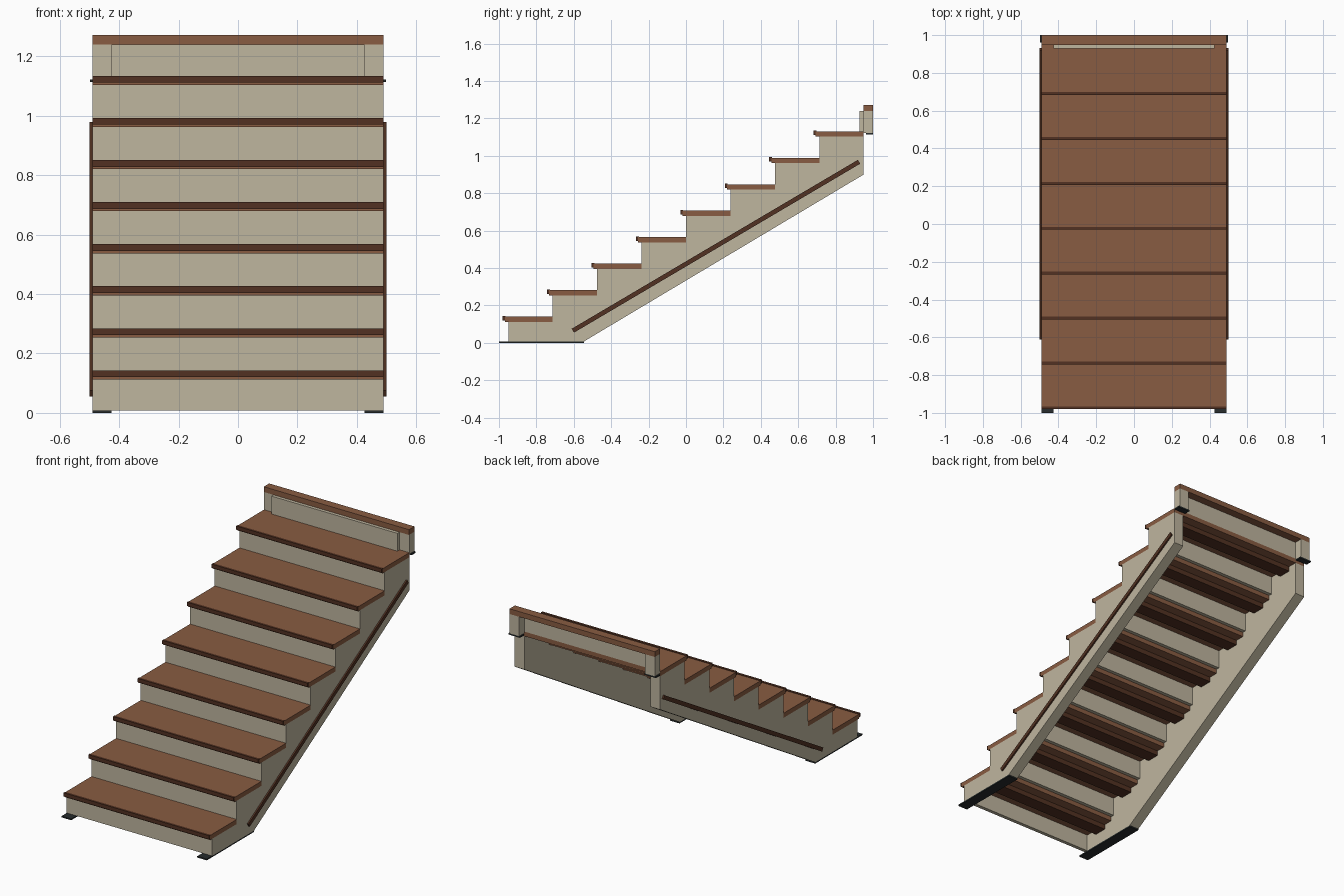
import bpy, bmesh, math
from mathutils import Matrix

if "Cube" in bpy.data.objects:
    bpy.data.objects.remove(bpy.data.objects["Cube"])

STEPS, RUN, RISE = 8, 0.2375, 0.1416
Y0 = -0.95            # face of the first riser
TOP0 = 0.14           # top of the first tread
THICK = 0.028         # tread thickness
HALF, INNER = 0.49, 0.425


def material(name, rgb):
    m = bpy.data.materials.new(name)
    m.diffuse_color = (*rgb, 1)
    m.use_nodes = True
    m.node_tree.nodes["Principled BSDF"].inputs["Base Color"].default_value = m.diffuse_color
    return m


BEIGE = material("warm beige paint", (0.52, 0.465, 0.345))
BROWN = material("brown wood", (0.25, 0.107, 0.054))
DARK = material("dark brown wood", (0.085, 0.031, 0.016))
BLACK = material("charcoal rubber", (0.02, 0.025, 0.026))


def finish(bm, name, mat):
    bmesh.ops.recalc_face_normals(bm, faces=bm.faces)
    me = bpy.data.meshes.new(name)
    bm.to_mesh(me)
    bm.free()
    me.materials.append(mat)
    ob = bpy.data.objects.new(name, me)
    bpy.context.collection.objects.link(ob)
    return ob


def box(name, mat, x, y, z):
    """Box from (min, max) pairs on each axis."""
    bm = bmesh.new()
    size = [b - a for a, b in (x, y, z)]
    mid = [(a + b) / 2 for a, b in (x, y, z)]
    bmesh.ops.create_cube(bm, size=1, matrix=Matrix.Translation(mid) @ Matrix.Diagonal((*size, 1)))
    return finish(bm, name, mat)


def extrude_x(name, mat, profile, x0, x1):
    """Side profile of (y, z) points pulled along x."""
    bm = bmesh.new()
    face = bm.faces.new([bm.verts.new((x0, y, z)) for y, z in profile])
    ext = bmesh.ops.extrude_face_region(bm, geom=[face])
    verts = [v for v in ext["geom"] if isinstance(v, bmesh.types.BMVert)]
    bmesh.ops.translate(bm, verts=verts, vec=(x1 - x0, 0, 0))
    return finish(bm, name, mat)


# Sawtooth stringer outline
saw = [(Y0, 0.008)]
for i in range(STEPS):
    z = TOP0 - THICK + RISE * i
    saw += [(Y0 + RUN * i, z), (Y0 + RUN * (i + 1), z)]
saw += [(Y0 + RUN * STEPS, 0.90), (-0.545, 0.008)]

# Slanted trim outline
ya, za, yb, zb = -0.605, 0.065, 0.925, 0.968
a = math.atan2(zb - za, yb - ya)
dy, dz = -math.sin(a) * 0.012, math.cos(a) * 0.012
trim = [(ya + dy, za + dz), (yb + dy, zb + dz), (yb - dy, zb - dz), (ya - dy, za - dz)]

# Parts repeated on both sides
for s, side in ((-1, "left"), (1, "right")):
    def xs(p, q):
        return tuple(sorted((s * p, s * q)))
    extrude_x(f"stringer_{side}", BEIGE, saw, *xs(INNER, HALF))
    extrude_x(f"side_trim_{side}", DARK, trim, *xs(HALF - 0.005, 0.499))
    box(f"foot_pad_{side}", BLACK, xs(INNER, HALF), (-1.0, -0.545), (0, 0.008))
    box(f"top_post_{side}", BEIGE, xs(INNER, HALF), (0.95, 1.0), (1.122, 1.24))
    box(f"post_pad_{side}", BLACK, xs(INNER - 0.005, 0.498), (0.962, 1.0), (1.113, 1.122))

# Steps
for i in range(STEPS):
    y, top = Y0 + RUN * i, TOP0 + RISE * i
    bottom = 0.008 if i == 0 else top - RISE
    box(f"riser_{i + 1}", BEIGE, (-INNER, INNER), (y, y + 0.022), (bottom, top - THICK))
    box(f"tread_{i + 1}", BROWN, (-HALF, HALF), (y - 0.019, y + RUN), (top - THICK, top))
    box(f"nosing_{i + 1}", DARK, (-HALF, HALF), (y - 0.03, y - 0.015), (top - 0.02, top + 0.003))
    box(f"tread_batten_{i + 1}", DARK, (-INNER, INNER), (y + 0.10, y + 0.18),
        (top - THICK - 0.03, top - THICK))

# Landing edge: back panel and cap rail
box("back_panel", BEIGE, (-INNER, INNER), (0.928, 0.95), (TOP0 + RISE * 7, 1.24))
box("cap_rail", BROWN, (-HALF, HALF), (0.948, 1.0), (1.24, 1.272))
